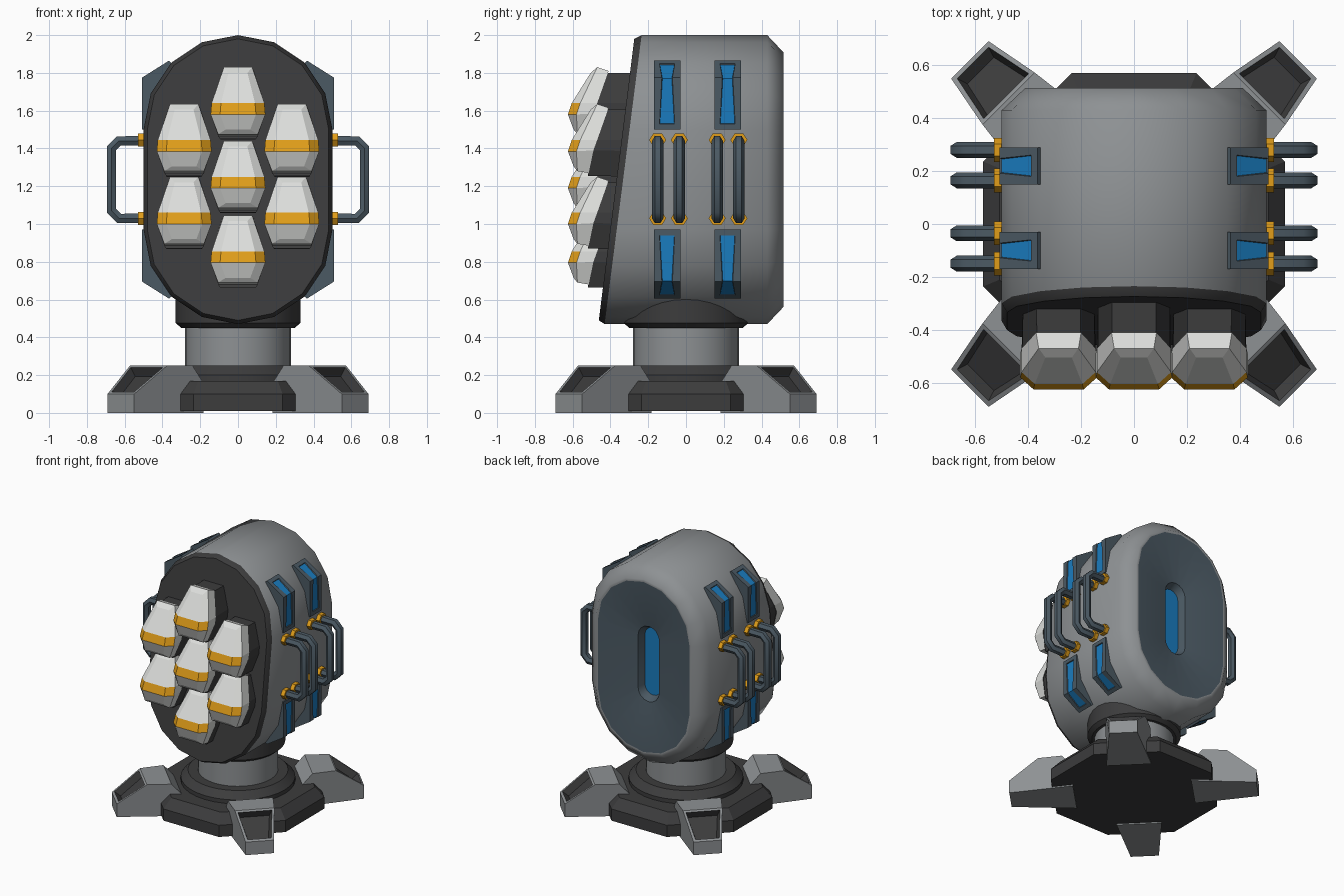
import bpy, bmesh, math
from mathutils import Matrix, Vector

if "Cube" in bpy.data.objects:
    bpy.data.objects.remove(bpy.data.objects["Cube"])

def mat(name, rgb):
    m = bpy.data.materials.new(name)
    m.diffuse_color = (*rgb, 1)
    m.use_nodes = True
    m.node_tree.nodes["Principled BSDF"].inputs["Base Color"].default_value = m.diffuse_color
    return m

GRAY = mat("gray_metal", (0.27, 0.285, 0.295))
DARK = mat("dark_metal", (0.045, 0.045, 0.046))
WHITE = mat("white_shell", (0.72, 0.73, 0.71))
YELLOW = mat("amber_trim", (0.75, 0.34, 0.01))
SLATE = mat("slate_blue", (0.07, 0.10, 0.125))
BLUE = mat("bright_blue", (0.01, 0.2, 0.52))

def finish(name, bm, mats, smooth=None):
    bmesh.ops.recalc_face_normals(bm, faces=bm.faces[:])
    me = bpy.data.meshes.new(name)
    bm.to_mesh(me)
    bm.free()
    for m in mats:
        me.materials.append(m)
    ob = bpy.data.objects.new(name, me)
    bpy.context.collection.objects.link(ob)
    if smooth:
        shade(ob, smooth)
    return ob

def shade(ob, angle):
    bpy.ops.object.select_all(action='DESELECT')
    ob.select_set(True)
    bpy.context.view_layer.objects.active = ob
    bpy.ops.object.shade_smooth_by_angle(angle=math.radians(angle))

def loft(rings, rule=lambda k, j: 0, caps=(0, 0)):
    """Skin a list of equal-length point rings; rule gives the material per gap and side."""
    bm = bmesh.new()
    vs = [[bm.verts.new(p) for p in r] for r in rings]
    n = len(vs[0])
    for k in range(len(vs) - 1):
        for j in range(n):
            f = bm.faces.new((vs[k][j], vs[k][(j+1) % n], vs[k+1][(j+1) % n], vs[k+1][j]))
            f.material_index = rule(k, j)
    for ring, c in ((vs[0], caps[0]), (vs[-1], caps[1])):
        if c is not None:
            bm.faces.new(ring).material_index = c
    return bm, vs

def lathe(name, profile, n, m, turn=0.0, smooth=None):
    rings = [[(r*math.cos(turn + 2*math.pi*i/n), r*math.sin(turn + 2*math.pi*i/n), z)
              for i in range(n)] for r, z in profile]
    bm, _ = loft(rings)
    return finish(name, bm, [m], smooth)

# pedestal
lathe("base_plate", [(0.617, 0.01), (0.617, 0.10), (0.55, 0.17)], 8, DARK, math.pi/8)
lathe("base_ring", [(0.40, 0.15), (0.40, 0.20), (0.35, 0.25)], 32, DARK, 0, 30)
lathe("neck", [(0.28, 0.2), (0.28, 0.48)], 32, GRAY, 0, 30)
lathe("collar", [(0.30, 0.45), (0.33, 0.475), (0.33, 0.72)], 32, DARK, 0, 30)

# four feet with a dark pit in the sloping face
foot = [(0.42, 0), (0.877, 0), (0.877, 0.10), (0.67, 0.25), (0.50, 0.25), (0.42, 0.16)]
for q in range(4):
    rings = [[(u, s*min(0.16, 0.1 + (0.877-u)*0.19), z) for u, z in foot] for s in (-1, 1)]
    bm, _ = loft(rings)
    bmesh.ops.recalc_face_normals(bm, faces=bm.faces[:])
    slope = [f for f in bm.faces if f.normal.x > 0.3 and f.normal.z > 0.3]
    bmesh.ops.inset_region(bm, faces=slope, thickness=0.025)
    r = bmesh.ops.inset_region(bm, faces=slope, thickness=0.02, depth=-0.05)
    for f in slope + r['faces']:
        f.material_index = 1
    bm.transform(Matrix.Rotation(math.pi/4 + q*math.pi/2, 4, 'Z'))
    finish("foot_%d" % (q+1), bm, [GRAY, DARK])

# launcher body: capsule outline skinned from the tilted front to the recessed back
def capsule(r, y, h=0.265):
    pts = []
    for s, a0 in ((1, 0), (-1, math.pi)):
        for i in range(9):
            a = a0 + math.pi*i/8
            z = 1.235 + s*h + r*math.sin(a)
            pts.append((r*math.cos(a), y(z) if callable(y) else y, z))
    return pts

body = [capsule(0.48, lambda z: -0.275 - (1.97-z)*0.126),
        capsule(0.5, lambda z: -0.235 - (2.0-z)*0.128),
        capsule(0.5, 0.43), capsule(0.41, 0.515), capsule(0.39, 0.515),
        capsule(0.09, 0.455, 0.20), capsule(0.07, 0.40, 0.19)]
bm, _ = loft(body, lambda k, j: (1, 0, 0, 0, 2, 2)[k], (1, 3))
finish("launcher_body", bm, [GRAY, DARK, SLATE, BLUE], 50)

# seven launch pods: rows of (height, depth, half width) from top to bottom
def rows(zs, ys, ws):
    right = [(w, y, z) for z, y, w in zip(zs, ys, ws)]
    return right + [(-x, y, z) for x, y, z in reversed(right)]

POD = [rows((-0.03, -0.19, -0.25, -0.385), (-0.24,)*4, (0.085, 0.135, 0.135, 0.09)),
       rows((-0.03, -0.19, -0.245, -0.38), (-0.42, -0.47, -0.49, -0.52), (0.082, 0.136, 0.14, 0.095)),
       rows((-0.02, -0.19, -0.245, -0.365), (-0.41, -0.47, -0.49, -0.515), (0.085, 0.14, 0.145, 0.105)),
       rows((0, -0.19, -0.25, -0.355), (-0.47, -0.56, -0.58, -0.575), (0.075, 0.14, 0.145, 0.105)),
       rows((-0.03, -0.19, -0.25, -0.33), (-0.505, -0.605, -0.625, -0.595), (0.05, 0.09, 0.095, 0.065))]

def pod_rule(k, j):
    if k < 2:
        return 0
    return 2 if k == 3 and j in (1, 5) else 1

tops = [(0, 1.83), (0, 1.44), (0, 1.045)] + [(s*0.285, z) for s in (-1, 1) for z in (1.635, 1.25)]
for n, (px, pz) in enumerate(tops):
    bm, vs = loft(POD, pod_rule, (0, None))
    v = vs[-1]
    for i in range(3):
        f = bm.faces.new((v[i], v[i+1], v[6-i], v[7-i]))
        f.material_index = 2 if i == 1 else 1
    bm.transform(Matrix.Translation((px, 0, pz)))
    finish("launch_pod_%d" % (n+1), bm, [DARK, WHITE, YELLOW])

# corner vents, mirrored left/right and top/bottom about the body centre
vent = [(0.40, 1.50), (0.508, 1.50), (0.508, 1.775), (0.365, 1.865), (0.30, 1.80)]
for sx in (-1, 1):
    for sz in (-1, 1):
        for yc in (-0.10, 0.22):
            bm, _ = loft([[(x*sx, yc + d, 1.235 + sz*(z-1.235)) for x, z in vent]
                          for d in (-0.07, 0.07)])
            bmesh.ops.recalc_face_normals(bm, faces=bm.faces[:])
            outer = []
            for f in bm.faces:
                c = f.calc_center_median()
                if abs(c.y - yc) < 0.01 and f.normal.x*sx > 0.4 and abs(c.x) > 0.4:
                    outer.append(f)
            bmesh.ops.inset_region(bm, faces=outer, thickness=0.042)
            bmesh.ops.inset_region(bm, faces=outer, thickness=0.003, depth=-0.007)
            for f in outer:
                f.material_index = 1
            finish("vent", bm, [SLATE, BLUE])

# side pipes with amber hexagonal fittings
path = [(0.48, 1.44), (0.63, 1.44), (0.67, 1.40), (0.67, 1.07), (0.63, 1.03), (0.48, 1.03)]
for sx in (-1, 1):
    for y in (-0.15, -0.035, 0.165, 0.28):
        cu = bpy.data.curves.new("side_pipe", 'CURVE')
        cu.dimensions = '3D'
        cu.bevel_depth = 0.03
        cu.bevel_resolution = 1
        sp = cu.splines.new('POLY')
        sp.points.add(len(path) - 1)
        for p, (x, z) in zip(sp.points, path):
            p.co = (x*sx, y, z, 1)
        cu.materials.append(SLATE)
        ob = bpy.data.objects.new("side_pipe", cu)
        bpy.context.collection.objects.link(ob)
        bpy.ops.object.select_all(action='DESELECT')
        ob.select_set(True)
        bpy.context.view_layer.objects.active = ob
        bpy.ops.object.convert(target='MESH')
        shade(bpy.context.view_layer.objects.active, 50)
        for z in (1.445, 1.03):
            rings = [[(x*sx, y + 0.045*math.cos(i*math.pi/3), z + 0.04*math.sin(i*math.pi/3))
                      for i in range(6)] for x in (0.49, 0.53)]
            bm, _ = loft(rings)
            finish("pipe_fitting", bm, [YELLOW])
